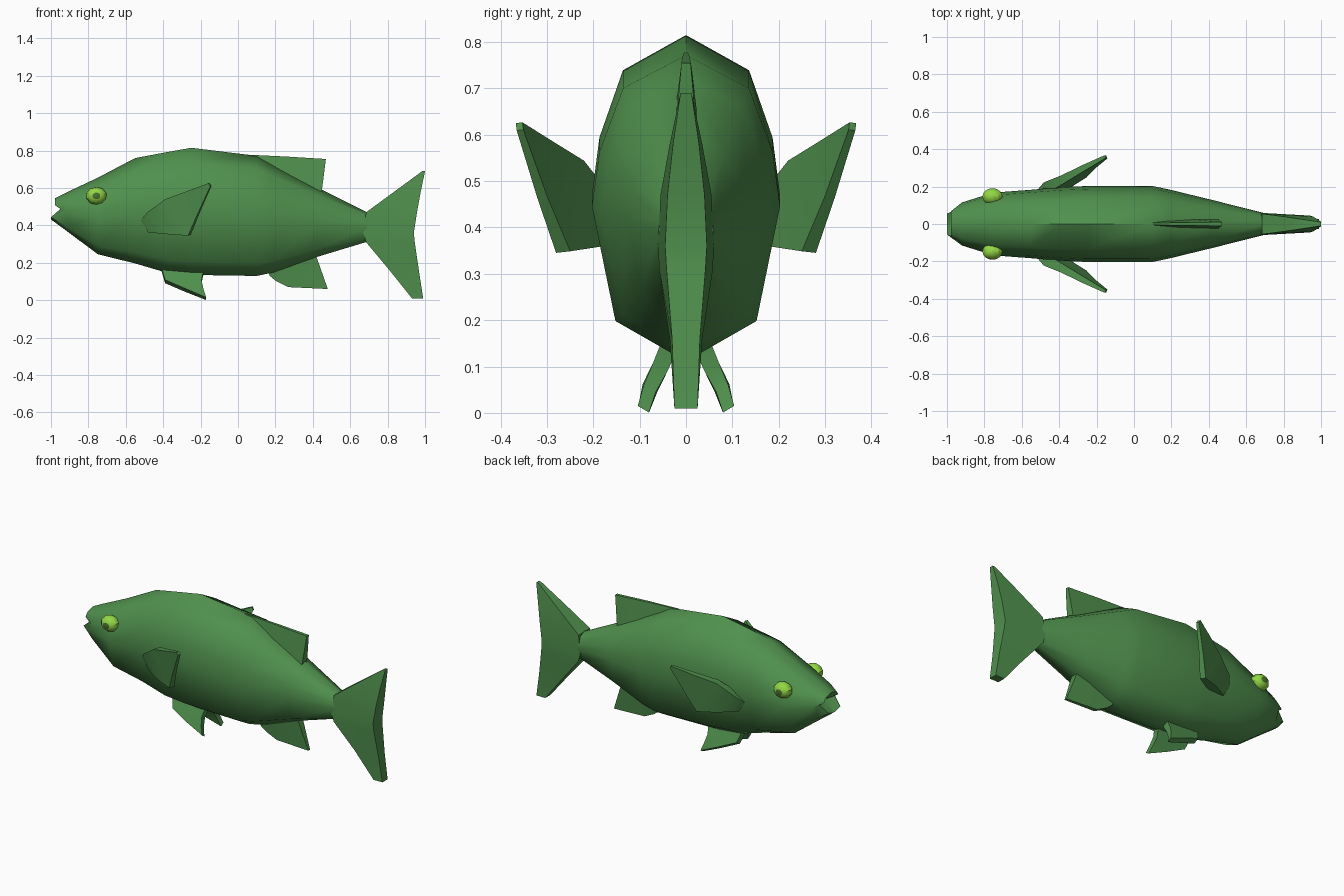
import bpy, bmesh, math
from mathutils import Vector, Matrix

old = bpy.data.objects.get("Cube")
if old:
    bpy.data.objects.remove(old, do_unlink=True)


def material(name, rgb):
    m = bpy.data.materials.new(name)
    m.use_nodes = True
    m.diffuse_color = (*rgb, 1)
    m.node_tree.nodes["Principled BSDF"].inputs["Base Color"].default_value = (*rgb, 1)
    return m


GREEN = material("fish green", (0.08, 0.28, 0.075))
LIME = material("eye lime", (0.29, 0.68, 0.06))
PUPIL = material("pupil dark green", (0.07, 0.17, 0.03))


def finish(name, bm, mats, angle=40):
    bmesh.ops.recalc_face_normals(bm, faces=bm.faces[:])
    mesh = bpy.data.meshes.new(name)
    bm.to_mesh(mesh)
    bm.free()
    for m in mats:
        mesh.materials.append(m)
    ob = bpy.data.objects.new(name, mesh)
    bpy.context.collection.objects.link(ob)
    bpy.ops.object.select_all(action="DESELECT")
    ob.select_set(True)
    bpy.context.view_layer.objects.active = ob
    bpy.ops.object.shade_smooth_by_angle(angle=math.radians(angle))
    return ob


def loft(bm, rings):
    """Skin a list of closed rings; returns the vertex rings."""
    vs = [[bm.verts.new(p) for p in r] for r in rings]
    n = len(vs[0])
    for a, b in zip(vs, vs[1:]):
        for i in range(n):
            j = (i + 1) % n
            bm.faces.new((a[i], a[j], b[j], b[i]))
    return vs


def fin(name, sections, normal, side=1):
    """Thin fin from (lead point, trail point, lead half-thickness, trail half-thickness)."""
    flip = Vector((1, side, 1))
    n = Vector(normal).normalized()
    rings = []
    for lead, trail, tl, tt in sections:
        a, b = Vector(lead), Vector(trail)
        rings.append([p * flip for p in (a + n * tl, b + n * tt, b - n * tt, a - n * tl)])
    bm = bmesh.new()
    vs = loft(bm, rings)
    bm.faces.new(vs[0])
    bm.faces.new(vs[-1])
    finish(name, bm, [GREEN])


# Body: cross-sections as (width factor, height factor) down one flank
HALF = [(0, 1), (0.67, 0.89), (0.92, 0.68), (1, 0.5), (0.75, 0.12), (0.16, 0.015)]
PROFILE = HALF + [(-w, h) for w, h in reversed(HALF[1:])]


def section(x, top, bottom, width):
    return [Vector((x, w * width, bottom + h * (top - bottom))) for w, h in PROFILE]


# x, top, bottom, half width
STATIONS = [
    (-0.92, 0.575, 0.37, 0.115), (-0.75, 0.655, 0.24, 0.168), (-0.55, 0.76, 0.188, 0.183),
    (-0.39, 0.79, 0.14, 0.197), (-0.25, 0.815, 0.125, 0.203), (0.1, 0.772, 0.12, 0.203),
    (0.19, 0.725, 0.14, 0.184), (0.42, 0.605, 0.225, 0.128), (0.69, 0.47, 0.31, 0.06),
]
mouth = section(-0.98, 0.545, 0.43, 0.075)
for p, (w, h) in zip(mouth, PROFILE):
    p.x = -1.0 if h < 0.2 else (-0.95 if h < 0.6 else -0.978)
bm = bmesh.new()
rings = loft(bm, [mouth] + [section(*s) for s in STATIONS])
throat = bm.verts.new((-0.92, 0, 0.485))
for a, b in zip(rings[0], rings[0][1:] + rings[0][:1]):
    bm.faces.new((a, b, throat))
bm.faces.new(rings[-1])
finish("body", bm, [GREEN], 50)

# Tail: z, leading x, trailing x, half thicknesses
TAIL = [
    (0.01, 0.93, 0.99, 0.025, 0.025), (0.16, 0.81, 0.967, 0.035, 0.03),
    (0.31, 0.685, 0.945, 0.058, 0.042), (0.36, 0.67, 0.94, 0.06, 0.045),
    (0.47, 0.685, 0.957, 0.055, 0.04), (0.58, 0.835, 0.977, 0.035, 0.028),
    (0.69, 0.985, 1.0, 0.012, 0.012),
]
fin("tail_fin", [((a, 0, z), (b, 0, z), t, u) for z, a, b, t, u in TAIL], (0, 1, 0))

# Dorsal and anal fins
fin("dorsal_fin", [
    ((0.05, 0, 0.70), (0.05, 0, 0.778), 0.02, 0.004),
    ((0.25, 0, 0.6), (0.26, 0, 0.768), 0.03, 0.008),
    ((0.44, 0, 0.52), (0.47, 0, 0.755), 0.03, 0.01),
], (0, 1, 0))
fin("anal_fin", [
    ((0.15, 0, 0.18), (0.17, 0, 0.13), 0.03, 0.02),
    ((0.23, 0, 0.2), (0.2, 0, 0.105), 0.03, 0.016),
    ((0.32, 0, 0.22), (0.27, 0, 0.07), 0.03, 0.012),
    ((0.41, 0, 0.26), (0.48, 0, 0.06), 0.025, 0.008),
], (0, 1, 0))

for label, side in (("left", -1), ("right", 1)):
    # Pectoral and pelvic fins
    fin("pectoral_fin_" + label, [
        ((-0.51, 0.155, 0.43), (-0.47, 0.155, 0.365), 0.025, 0.025),
        ((-0.47, 0.195, 0.475), (-0.36, 0.215, 0.355), 0.03, 0.028),
        ((-0.38, 0.24, 0.542), (-0.26, 0.265, 0.347), 0.022, 0.017),
        ((-0.27, 0.30, 0.583), (-0.21, 0.31, 0.465), 0.016, 0.012),
        ((-0.155, 0.36, 0.626), (-0.145, 0.358, 0.61), 0.008, 0.008),
    ], (-0.42, 0.9, -0.1), side)
    fin("pelvic_fin_" + label, [
        ((-0.41, 0.025, 0.17), (-0.18, 0.025, 0.17), 0.02, 0.02),
        ((-0.39, 0.055, 0.1), (-0.195, 0.055, 0.1), 0.018, 0.018),
        ((-0.28, 0.078, 0.053), (-0.185, 0.078, 0.053), 0.018, 0.015),
        ((-0.18, 0.09, 0.012), (-0.17, 0.092, 0.008), 0.014, 0.014),
    ], (0, 0.85, 0.5), side)

    # Eye: flattened ball whose outer cap is the pupil
    bm = bmesh.new()
    bmesh.ops.create_uvsphere(bm, u_segments=10, v_segments=8, radius=1)
    for f in bm.faces:
        f.material_index = 1 if f.calc_center_median().z * side > 0.93 else 0
    bm.transform(Matrix.Translation((-0.757, 0.147 * side, 0.558))
                 @ Matrix.Diagonal((0.056, 0.044, 0.048, 1))
                 @ Matrix.Rotation(math.radians(-90), 4, "X"))
    finish("eye_" + label, bm, [LIME, PUPIL], 30)
